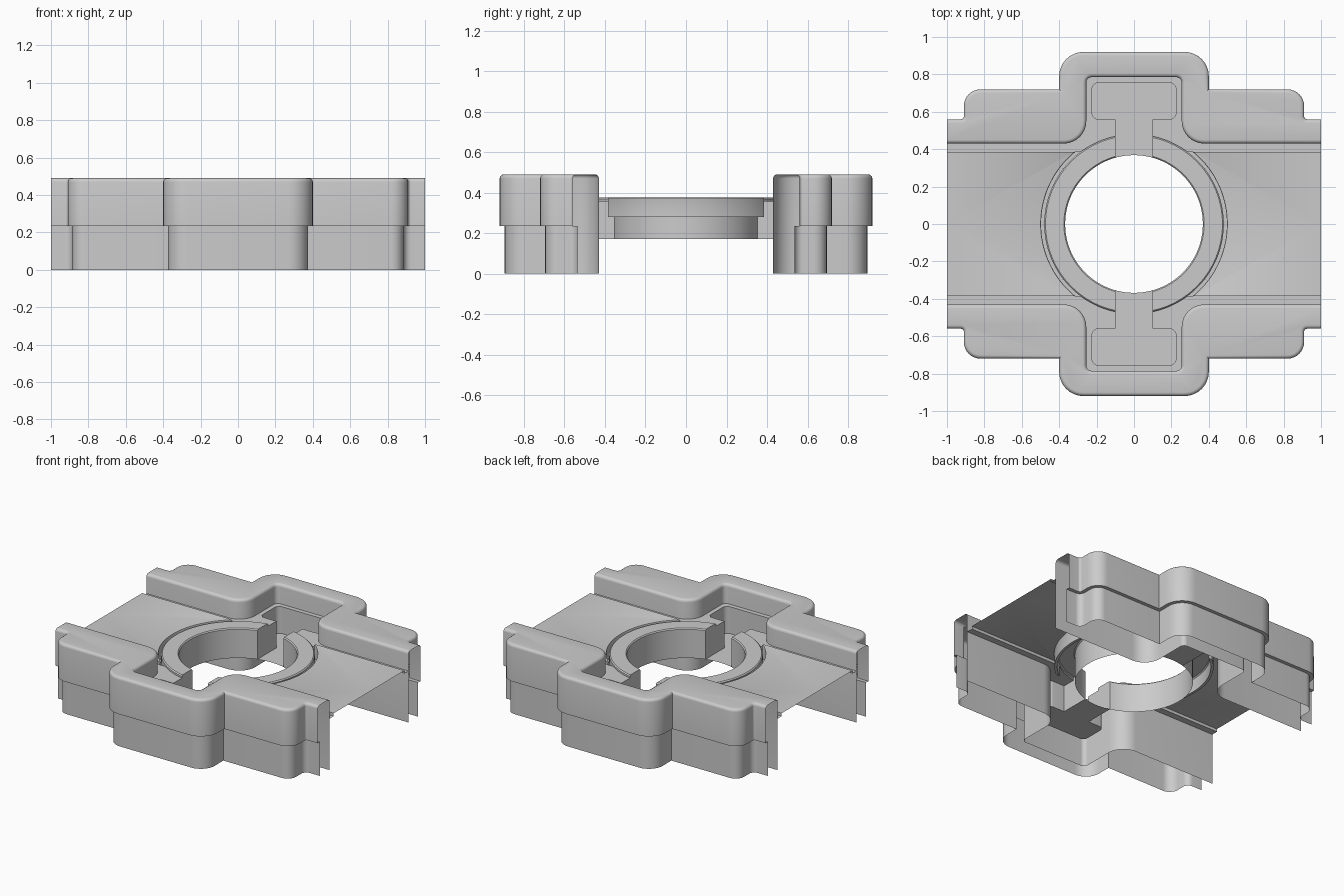
import bpy, bmesh, math
from mathutils import Vector

cube = bpy.data.objects.get("Cube")
if cube:
    bpy.data.objects.remove(cube, do_unlink=True)

grey = bpy.data.materials.new("plain grey")
grey.use_nodes = True
COLOUR = (0.6, 0.6, 0.6, 1)
grey.diffuse_color = COLOUR
grey.node_tree.nodes["Principled BSDF"].inputs["Base Color"].default_value = COLOUR

# Levels and key sizes
TOP, STEP, DECK, LEDGE, GROOVE, FLOOR = 0.49, 0.235, 0.375, 0.355, 0.28, 0.17
DECK_EDGE, GAP, HOLE, RING, RIM, LIP = 0.385, 0.1, 0.368, 0.48, 0.497, 0.505


def rounded(corners, steps=8):
    """Open plan path; each corner is (x, y, radius)."""
    pts = []
    for i, (x, y, r) in enumerate(corners):
        p = Vector((x, y))
        if r <= 0:
            pts.append(p)
            continue
        a = (Vector(corners[i - 1][:2]) - p).normalized()
        b = (Vector(corners[i + 1][:2]) - p).normalized()
        # right-angled fillet
        centre = p + (a + b) * r
        for k in range(steps + 1):
            t = math.pi / 2 * k / steps
            pts.append(centre - b * r * math.cos(t) - a * r * math.sin(t))
    return pts


def arc(r, a0, a1, steps=36):
    return [Vector((r * math.cos(a0 + (a1 - a0) * k / steps),
                    r * math.sin(a0 + (a1 - a0) * k / steps))) for k in range(steps + 1)]


def to_gap(r):
    return math.acos(GAP / r)


def to_edge(r):
    return math.asin(DECK_EDGE / r)


def outer(d):
    """Outside plan of the parapet, inset by d."""
    return rounded([(0, 0.92 - d, 0), (0.4 - d, 0.92 - d, 0.13 - d), (0.4 - d, 0.72 - d, 0),
                    (0.91 - d, 0.72 - d, 0.09 - d), (0.91 - d, 0.56 - d, 0.015 + d),
                    (1, 0.56 - d, 0)])


def inner(d):
    """Inside plan of the parapet, moved into the wall by d."""
    return rounded([(0, 0.785 + d, 0), (0.255 + d, 0.785 + d, 0.03 + d),
                    (0.255 + d, 0.43 + d, 0.12 - d), (1, 0.43 + d, 0)])


def at(path, z):
    return [Vector((p.x, p.y, z)) for p in path]


def loft(bm, rows):
    rows = [[bm.verts.new(p) for p in row] for row in rows]
    for a, b in zip(rows, rows[1:]):
        for i in range(len(a) - 1):
            bm.faces.new((a[i], b[i], b[i + 1], a[i + 1]))


def plate(bm, points, facing=(0, 0, 1)):
    face = bm.faces.new([bm.verts.new(p) for p in points])
    face.normal_update()
    if face.normal.dot(Vector(facing)) < 0:
        face.normal_flip()


def finish(bm, name):
    """One quarter becomes a whole part by mirroring."""
    bmesh.ops.remove_doubles(bm, verts=bm.verts, dist=0.0005)
    mesh = bpy.data.meshes.new(name)
    bm.to_mesh(mesh)
    bm.free()
    mesh.materials.append(grey)
    for poly in mesh.polygons:
        poly.use_smooth = True
    mesh.set_sharp_from_angle(angle=math.radians(35))
    obj = bpy.data.objects.new(name, mesh)
    bpy.context.collection.objects.link(obj)
    mirror = obj.modifiers.new("Mirror", "MIRROR")
    mirror.use_axis = (True, True, False)
    mirror.merge_threshold = 0.0005


# Parapets: hollow stepped walls with a softened top edge
bm = bmesh.new()
BEVEL = [(0, TOP - 0.02), (0.0015, TOP - 0.012), (0.006, TOP - 0.006),
         (0.012, TOP - 0.0015), (0.02, TOP)]
loft(bm, [at(outer(d), z) for d, z in [(0.025, 0), (0.025, STEP), (0, STEP)] + BEVEL])
plate(bm, at(outer(0.02), TOP) + at(inner(0.02), TOP)[::-1])
loft(bm, [at(inner(d), z) for d, z in BEVEL[::-1] + [(0, 0)]])
finish(bm, "parapets")

# Deck with raised edges and a circular groove
bm = bmesh.new()
plate(bm, at(arc(LIP, 0, to_edge(LIP)), DECK)
      + [Vector((1, DECK_EDGE, DECK)), Vector((1, 0, DECK))])
edge_x = LIP * math.cos(to_edge(LIP))
riser = [Vector((edge_x, DECK_EDGE)), Vector((1, DECK_EDGE))]
loft(bm, [at(riser, LEDGE), at(riser, DECK)])
loft(bm, [at(arc(r, 0, to_edge(r)), z) for r, z in
          [(RING, LEDGE), (RING, GROOVE), (RIM, GROOVE), (RIM, DECK - 0.008),
           (RIM + 0.002, DECK - 0.002), (LIP, DECK)]])
groove_end = [Vector((r * math.cos(to_edge(r)), DECK_EDGE)) for r in (RING, RIM)]
loft(bm, [at(groove_end, LEDGE), at(groove_end, GROOVE)])
finish(bm, "deck")

# Side ledges, with a recess and channel in each bay
bm = bmesh.new()
recess = rounded([(GAP, math.sqrt(HOLE ** 2 - GAP ** 2), 0), (GAP, 0.56, 0),
                  (0.225, 0.56, 0.035), (0.225, 0.755, 0.035), (0, 0.755, 0)])
plate(bm, at([Vector((1, DECK_EDGE))] + arc(RING, to_edge(RING), to_gap(RING))
             + recess[1:] + inner(0), LEDGE))
loft(bm, [at(recess, FLOOR), at(recess, LEDGE)])
plate(bm, at(recess + arc(HOLE, math.pi / 2, to_gap(HOLE), 8)[:-1], FLOOR))
finish(bm, "ledges_and_recesses")

# Split centre ring
bm = bmesh.new()
PROFILE = [(HOLE, FLOOR), (HOLE, LEDGE), (HOLE, DECK - 0.007), (HOLE + 0.007, DECK),
           (RING - 0.007, DECK), (RING, DECK - 0.007), (RING, LEDGE)]
loft(bm, [at(arc(r, 0, to_gap(r)), z) for r, z in PROFILE])
plate(bm, [Vector((GAP, math.sqrt(r * r - GAP * GAP), z)) for r, z in PROFILE[1:]], (-1, 0, 0))
finish(bm, "centre_ring")
